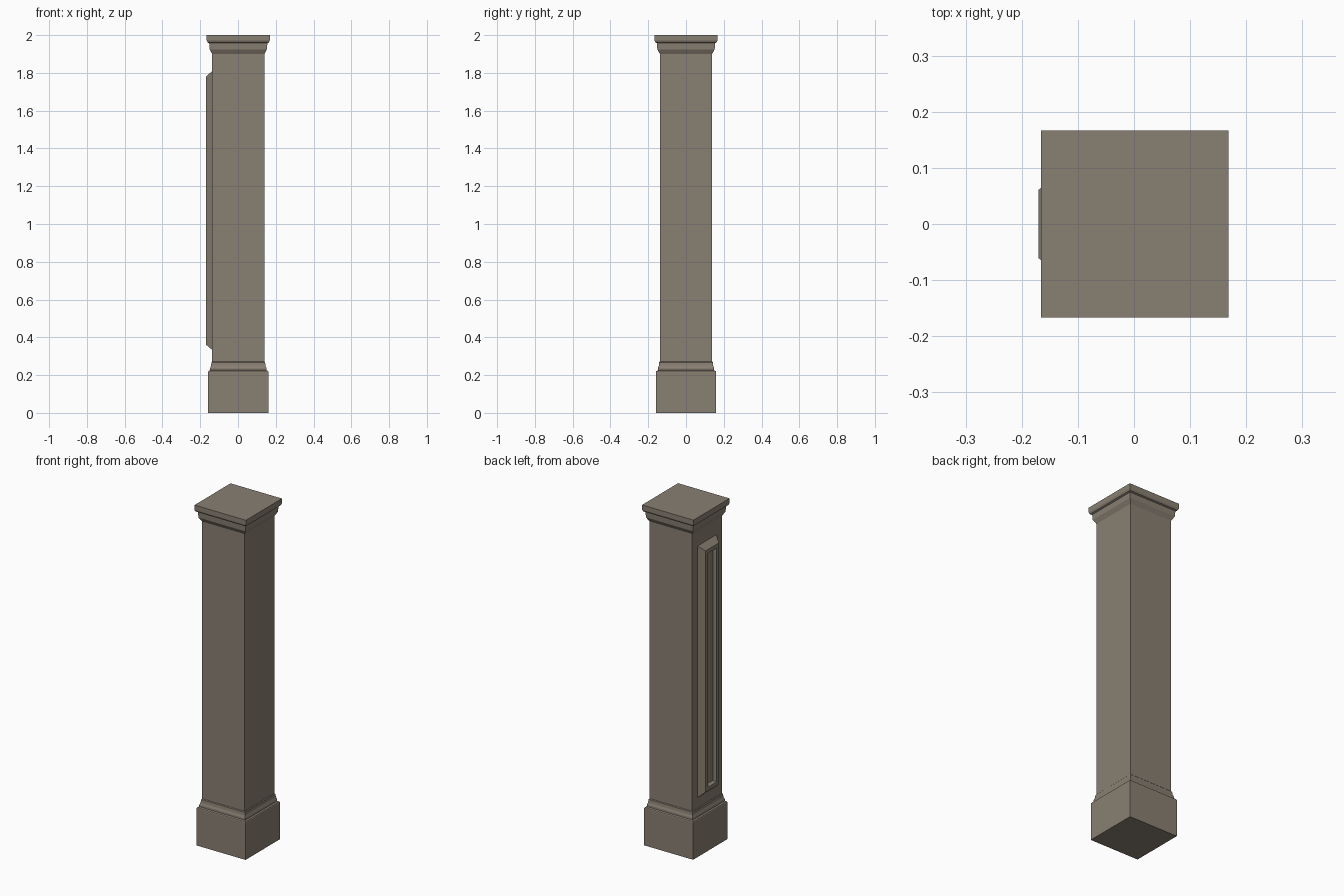
import bpy, bmesh

if "Cube" in bpy.data.objects:
    bpy.data.objects.remove(bpy.data.objects["Cube"])

CX = 0.0015  # the side panel makes the outline slightly lopsided


def loft(name, rings, color):
    """Skin a stack of four-cornered rings and close both ends."""
    bm = bmesh.new()
    loops = [[bm.verts.new(p) for p in ring] for ring in rings]
    for a, b in zip(loops, loops[1:]):
        for i in range(4):
            j = (i + 1) % 4
            bm.faces.new((a[i], a[j], b[j], b[i]))
    bm.faces.new(loops[0][::-1])
    bm.faces.new(loops[-1])
    bmesh.ops.recalc_face_normals(bm, faces=bm.faces)
    mesh = bpy.data.meshes.new(name)
    bm.to_mesh(mesh)
    bm.free()
    mesh.materials.append(color)
    obj = bpy.data.objects.new(name, mesh)
    bpy.context.collection.objects.link(obj)
    return obj


def square(r, z):
    return [(CX - r, -r, z), (CX + r, -r, z), (CX + r, r, z), (CX - r, r, z)]


def upright(x, half_y, z0, z1):
    return [(x, -half_y, z0), (x, half_y, z0), (x, half_y, z1), (x, -half_y, z1)]


stone = bpy.data.materials.new("warm_stone")
stone.diffuse_color = (0.25, 0.215, 0.17, 1)
stone.use_nodes = True
stone.node_tree.nodes["Principled BSDF"].inputs["Base Color"].default_value = stone.diffuse_color

# Pillar: plinth, base moulding, shaft and capital in one square profile
profile = [(0.159, 0), (0.159, 0.218), (0.157, 0.222), (0.149, 0.226),
           (0.149, 0.237), (0.144, 0.25), (0.142, 0.268), (0.138, 0.272),
           (0.138, 1.90), (0.152, 1.925), (0.154, 1.957), (0.162, 1.961),
           (0.167, 1.971), (0.167, 2.0)]
loft("pillar", [square(r, z) for r, z in profile], stone)

# Side panel: bevelled raised frame with a sunken centre
panel = [(-0.13, 0.088, 0.333, 1.81), (-0.1365, 0.088, 0.333, 1.81),
         (-0.17, 0.061, 0.362, 1.78), (-0.17, 0.039, 0.384, 1.758),
         (-0.153, 0.030, 0.393, 1.749)]
loft("side_panel", [upright(*p) for p in panel], stone)
